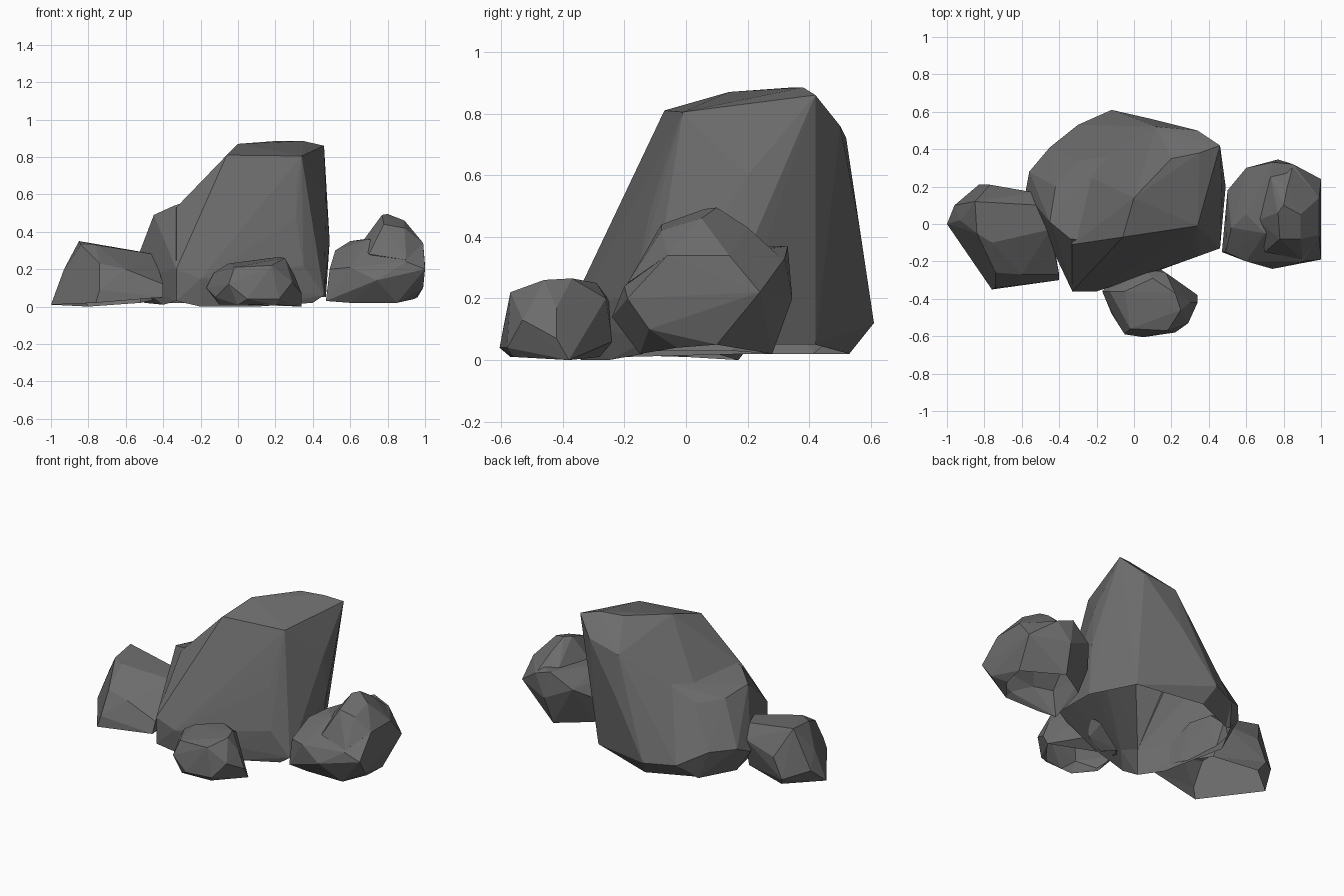
import bpy, bmesh

stone = bpy.data.materials.new("dark grey stone")
stone.diffuse_color = (0.15, 0.15, 0.15, 1)
empty = bpy.data.collections.new("empty_operand")


def rock(name, *lumps):
    """One boulder: convex hulls of corner points, fused, hollow and open below."""
    bm = bmesh.new()
    for pts in lumps:
        vs = [bm.verts.new(p) for p in pts]
        res = bmesh.ops.convex_hull(bm, input=vs)
        junk = {g for g in res["geom_interior"] + res["geom_unused"]
                if isinstance(g, bmesh.types.BMVert)}
        bmesh.ops.delete(bm, geom=list(junk), context='VERTS')
    bmesh.ops.recalc_face_normals(bm, faces=bm.faces)
    me = bpy.data.meshes.new(name)
    bm.to_mesh(me)
    bm.free()
    me.materials.append(stone)
    ob = bpy.data.objects.new(name, me)
    bpy.context.collection.objects.link(ob)
    if len(lumps) > 1:  # fuse the lumps into one surface
        mod = ob.modifiers.new("fuse", 'BOOLEAN')
        mod.operation = 'UNION'
        mod.solver = 'EXACT'
        mod.use_self = True
        mod.operand_type = 'COLLECTION'
        mod.collection = empty
        dg = bpy.context.evaluated_depsgraph_get()
        ob.data = bpy.data.meshes.new_from_object(ob.evaluated_get(dg))
        ob.modifiers.clear()
    # remove the faces resting on the ground
    bm = bmesh.new()
    bm.from_mesh(ob.data)
    base = [f for f in bm.faces
            if f.normal.z < -0.8 and max(v.co.z for v in f.verts) < 0.075]
    bmesh.ops.delete(bm, geom=base, context='FACES')
    bm.to_mesh(ob.data)
    bm.free()


# Tall boulder: tower with tilted plateau, plus a lower shoulder on the left
tower = [
    (-.06, -.07, .81), (.34, -.01, .805), (.46, .42, .86), (.20, .35, .885),
    (.35, .38, .885), (0, .14, .87), (.34, .50, .76), (.12, .52, .72),
    (.30, .48, .50), (.10, .56, .45), (-.12, .61, .12), (-.08, .53, .02),
    (.33, .42, .05), (.47, .20, .60), (.49, .20, .35), (.47, .15, .05),
    (.46, -.13, .06), (.31, -.07, .64), (.31, -.12, .47), (.35, -.17, .22),
    (.40, -.14, .02), (.10, -.26, .10), (.10, -.25, 0), (-.20, -.12, .60),
    (-.20, -.34, 0), (-.20, -.36, .15), (-.30, .28, .42), (-.30, .53, .12),
    (-.38, .40, .02), (-.33, -.11, .53), (-.33, -.36, .20), (-.33, -.36, .03)]
shoulder = [
    (-.34, -.08, .54), (-.22, -.09, .58), (-.45, .01, .49), (-.42, .20, .46),
    (-.30, .34, .45), (-.14, .36, .54), (-.33, -.36, .20), (-.33, -.36, .03),
    (-.20, -.34, .10), (-.40, -.20, .01), (-.43, -.05, .28), (-.52, .12, .30),
    (-.58, .17, .15), (-.56, .28, .20), (-.45, .41, .20), (-.30, .53, .12),
    (-.50, .20, .02), (-.38, .42, .02), (-.10, -.15, .30), (0, .3, .02)]
rock("tall_boulder", tower, shoulder)

# Left boulder, sloping down to the right
rock("left_boulder", [
    (-1, 0, .01), (-.96, .10, .10), (-.93, .02, .20), (-.85, .12, .35),
    (-.84, -.05, .33), (-.76, -.10, .33), (-.83, .21, .05), (-.77, .21, .18),
    (-.54, .17, .22), (-.50, .10, .29), (-.45, -.03, .28), (-.44, -.08, .24),
    (-.74, -.26, .23), (-.60, -.27, .20), (-.48, -.18, .19), (-.40, -.27, .12),
    (-.40, -.30, .05), (-.76, -.35, .02), (-.74, -.34, .09), (-.52, .10, .02),
    (-.43, -.10, .04), (-.80, .17, 0)])

# Small boulder in front
rock("front_boulder", [
    (-.17, -.36, .10), (-.12, -.48, .05), (-.13, -.36, .18), (-.05, -.36, .23),
    (.10, -.29, .25), (.22, -.37, .265), (.25, -.46, .26), (.18, -.57, .22),
    (-.02, -.56, .21), (-.05, -.59, .12), (.05, -.605, .04), (.22, -.58, .04),
    (.29, -.53, .13), (.30, -.42, .17), (.34, -.42, .07), (.34, -.38, 0),
    (.17, -.26, .20), (.14, -.24, .06), (.05, -.24, .18), (-.10, -.27, .07),
    (-.10, -.45, .01), (0, -.57, .01), (.20, -.56, .01), (.05, -.28, .01)])

# Right boulder: rounded body with a peak on top
body = [
    (.47, -.15, .03), (.49, -.15, .20), (.50, .18, .20), (.52, -.02, .30),
    (.60, .05, .35), (.70, -.05, .36), (.60, .30, .28), (.74, .33, .37),
    (.77, .345, .20), (.85, .32, .33), (1, .24, .22), (.99, .14, .34),
    (.99, -.06, .34), (1, -.19, .20), (.99, -.12, .10), (.94, -.03, .04),
    (.96, .10, .05), (.90, -.20, .24), (.74, -.24, .14), (.60, -.20, .21),
    (.60, -.15, .02), (.85, -.15, .02), (.75, .28, .02), (.55, .15, .03)]
peak = [
    (.77, .06, .49), (.80, .10, .495), (.89, .05, .46), (.89, -.08, .42),
    (.78, -.08, .44), (.66, .02, .34), (.70, -.15, .28), (.82, .20, .43),
    (.73, .25, .37), (.99, -.06, .34), (.99, .14, .34), (.90, -.19, .25),
    (.85, .31, .33), (.85, .05, .2)]
rock("right_boulder", body, peak)
